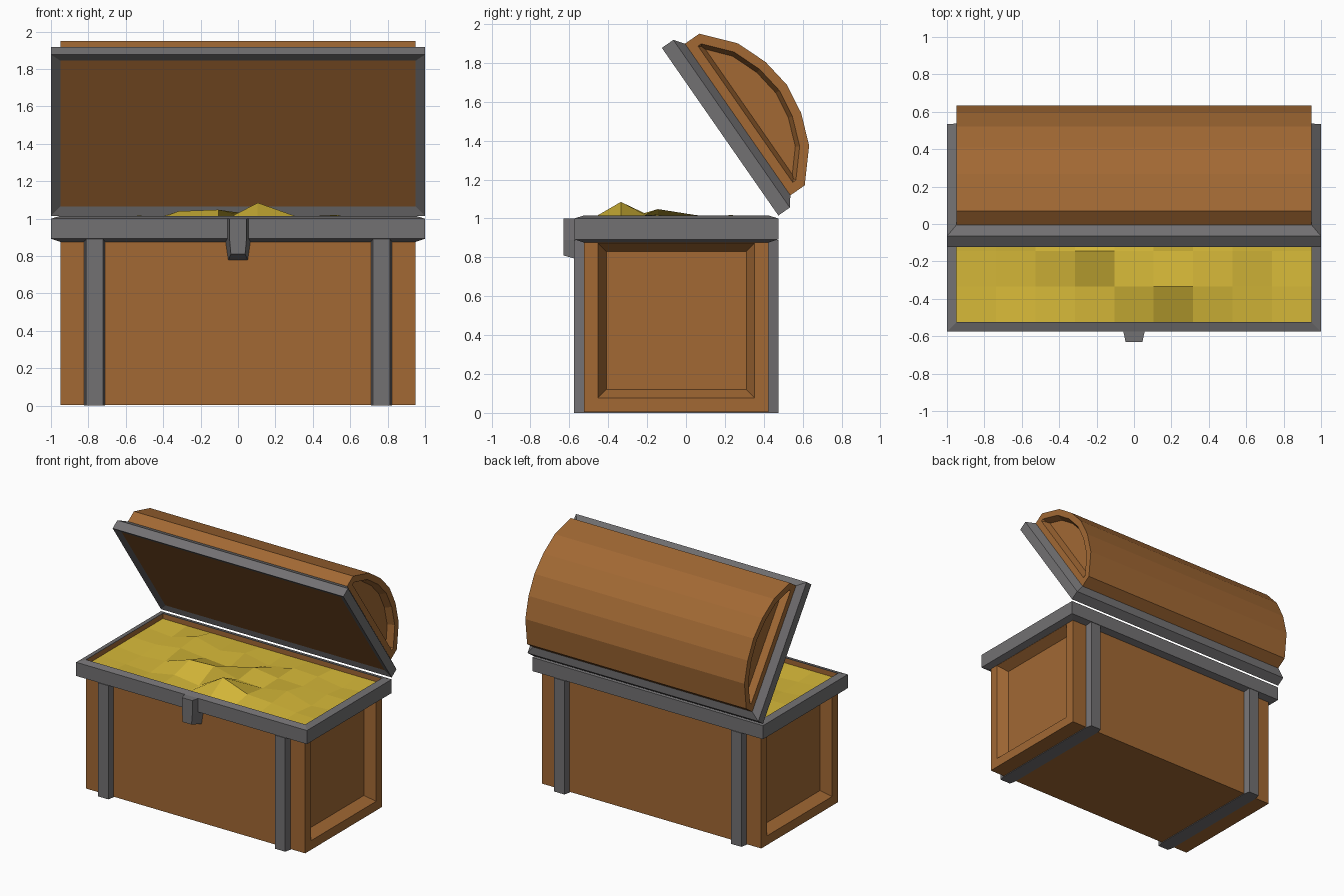
import bpy, bmesh, math, random
from mathutils import Vector

if "Cube" in bpy.data.objects:
    bpy.data.objects.remove(bpy.data.objects["Cube"])

random.seed(4)


def material(name, rgb):
    m = bpy.data.materials.new(name)
    m.diffuse_color = (*rgb, 1)
    m.use_nodes = True
    m.node_tree.nodes["Principled BSDF"].inputs["Base Color"].default_value = m.diffuse_color
    return m


WOOD = material("brown wood", (0.36, 0.14, 0.034))
METAL = material("dark grey metal", (0.17, 0.165, 0.17))
GOLD = material("gold", (0.67, 0.48, 0.04))

HX, Y0, Y1 = 0.95, -0.525, 0.425      # wooden box footprint


def finish(name, bm, mat, fix=True):
    if fix:
        bmesh.ops.recalc_face_normals(bm, faces=bm.faces[:])
    me = bpy.data.meshes.new(name)
    bm.to_mesh(me)
    bm.free()
    me.materials.append(mat)
    ob = bpy.data.objects.new(name, me)
    bpy.context.collection.objects.link(ob)
    return ob


def loft(bm, loops, cap=True, ring=False):
    """Skin a row of closed loops; cap the ends or join last to first."""
    rows = [[bm.verts.new(p) for p in lp] for lp in loops]
    n = len(rows[0])
    pairs = list(zip(rows, rows[1:])) + ([(rows[-1], rows[0])] if ring else [])
    for a, b in pairs:
        for i in range(n):
            j = (i + 1) % n
            bm.faces.new((a[i], a[j], b[j], b[i]))
    if cap and not ring:
        bm.faces.new(rows[0])
        bm.faces.new(rows[-1])


def recess_ends(bm, margin, slope, depth):
    """Sunken panel in both x-facing ends."""
    bmesh.ops.recalc_face_normals(bm, faces=bm.faces[:])
    for f in [f for f in bm.faces if abs(f.normal.x) > 0.9]:
        bmesh.ops.inset_region(bm, faces=[f], thickness=margin, use_even_offset=True)
        bmesh.ops.inset_region(bm, faces=[f], thickness=slope, use_even_offset=True)
        d = f.normal * -depth
        bmesh.ops.translate(bm, verts=f.verts[:], vec=d)


def rect(out, z, ya, yb):
    x = HX + out
    return [(-x, ya - out, z), (x, ya - out, z), (x, yb + out, z), (-x, yb + out, z)]


def rim(name, profile, ya, yb):
    bm = bmesh.new()
    loft(bm, [rect(o, z, ya, yb) for o, z in profile], ring=True)
    return finish(name, bm, METAL)


# Chest body with sunken end panels
bm = bmesh.new()
loft(bm, [rect(0, 0.005, Y0, Y1), rect(0, 0.946, Y0, Y1)])
recess_ends(bm, 0.072, 0.043, 0.075)
finish("chest_body", bm, WOOD)

# Wooden lining inside the rim
bm = bmesh.new()
loft(bm, [rect(-0.002, 0.94, Y0, Y1), rect(-0.002, 1.012, Y0, Y1)], cap=False)
bmesh.ops.recalc_face_normals(bm, faces=bm.faces[:])
bmesh.ops.reverse_faces(bm, faces=bm.faces[:])
finish("rim_lining", bm, WOOD, fix=False)

# Metal rim of the body
rim("body_rim", [(0, 0.876), (0.05, 0.893), (0.05, 1.0), (0, 1.015)], Y0, Y1)

# Metal straps: front, underside and back in one U
for side, cx in (("left", -0.767), ("right", 0.767)):
    bm = bmesh.new()
    for y, o in ((Y0, -0.05), (Y1, 0.05)):
        loft(bm, [[(cx - 0.056, y, z), (cx + 0.056, y, z),
                   (cx + 0.045, y + o, z), (cx - 0.045, y + o, z)] for z in (0, 0.89)])
    loft(bm, [[(cx - 0.056, y, 0), (cx + 0.056, y, 0),
               (cx + 0.056, y, 0.01), (cx - 0.056, y, 0.01)] for y in (Y0, Y1)])
    finish(side + "_strap", bm, METAL)

# Latch: tapered wedge on the front rim
bm = bmesh.new()
loft(bm, [[(s * w, y, z) for s, w, z in ((-1, a, 1.0), (1, a, 1.0), (1, a, 0.89),
                                         (1, b, zb), (-1, b, zb), (-1, a, 0.89))]
          for y, a, b, zb in ((Y0, 0.068, 0.052, 0.78), (-0.63, 0.045, 0.038, 0.81))])
finish("latch", bm, METAL)

# Gold heap: uneven 9 x 5 grid
peaks = {(5, 1): 1.085, (3, 2): 1.04, (4, 2): 1.048, (6, 1): 1.01, (4, 1): 0.965,
         (7, 2): 1.02, (5, 3): 1.018, (2, 4): 1.018}
bm = bmesh.new()
grid = []
for i in range(10):
    col = []
    for j in range(6):
        edge = i in (0, 9) or j in (0, 5)
        z = peaks.get((i, j), 0.975 if edge else random.uniform(0.95, 1.005))
        col.append(bm.verts.new((-HX + i * 2 * HX / 9, Y0 + j * 0.19, z)))
    grid.append(col)
for i in range(9):
    for j in range(5):
        bm.faces.new((grid[i][j], grid[i + 1][j], grid[i + 1][j + 1], grid[i][j + 1]))
finish("gold_heap", bm, GOLD, fix=False)

# Lid, built closed with its hinge at the origin and then swung open
lid = [rim("lid_rim", [(0, 0.015), (0.05, 0), (0.05, 0.072), (0, 0.11)], -1.0, -0.05)]

# Lid dome with sunken ends
half = [(0.475, 0.11), (0.475, 0.2), (0.32, 0.335), (0.16, 0.397)]
arc = half + [(0, 0.42)] + [(-w, z) for w, z in reversed(half)]
bm = bmesh.new()
loft(bm, [[(x, -0.525 + w, z) for w, z in arc] for x in (-HX, HX)])
recess_ends(bm, 0.048, 0.022, 0.05)
lid.append(finish("lid_dome", bm, WOOD))

# Flat wooden underside of the lid
bm = bmesh.new()
bm.faces.new([bm.verts.new(p) for p in reversed(rect(0, 0.015, -1.0, -0.05))])
lid.append(finish("lid_underside", bm, WOOD, fix=False))

for ob in lid:
    ob.location = (0, 0.475, 1.015)
    ob.rotation_euler.x = math.radians(-55.2)
